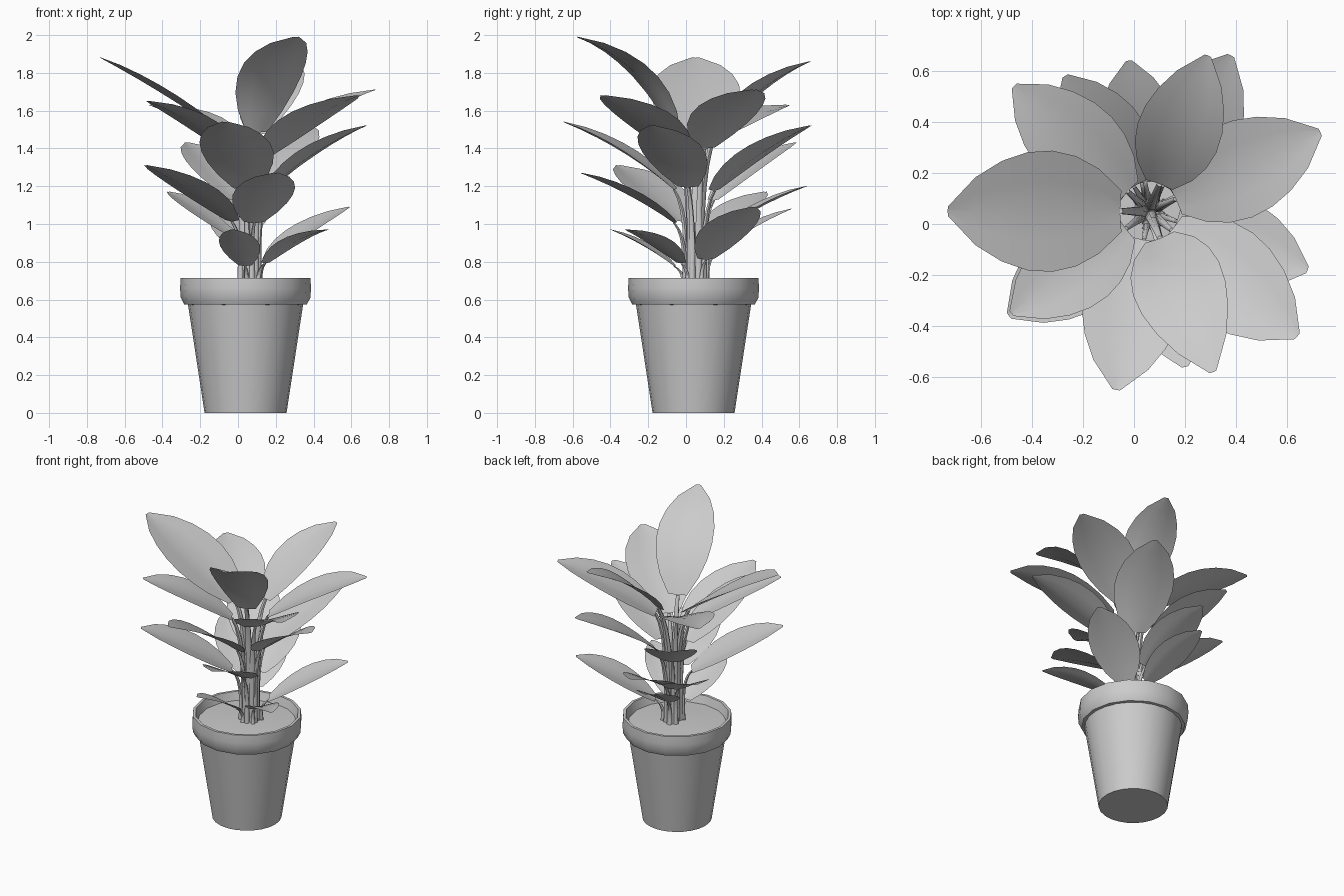
import bpy, bmesh, math
from mathutils import Vector

if "Cube" in bpy.data.objects:
    bpy.data.objects.remove(bpy.data.objects["Cube"])

CENTRE = Vector((.04, .04, 0))
UP = Vector((0, 0, 1))


def make_object(name, bm, angle=40):
    me = bpy.data.meshes.new(name)
    bm.to_mesh(me)
    bm.free()
    ob = bpy.data.objects.new(name, me)
    bpy.context.collection.objects.link(ob)
    bpy.ops.object.select_all(action='DESELECT')
    ob.select_set(True)
    bpy.context.view_layer.objects.active = ob
    bpy.ops.object.shade_smooth_by_angle(angle=math.radians(angle))


def lathe(name, profile, sides):
    """Spin (radius, z) points around the pot axis."""
    bm = bmesh.new()
    verts = [bm.verts.new(CENTRE + Vector((r, 0, z))) for r, z in profile]
    edges = [bm.edges.new(p) for p in zip(verts, verts[1:])]
    bmesh.ops.spin(bm, geom=verts + edges, cent=CENTRE, axis=UP,
                   angle=math.tau, steps=sides, use_duplicate=False)
    bmesh.ops.remove_doubles(bm, verts=bm.verts, dist=1e-4)
    bmesh.ops.recalc_face_normals(bm, faces=bm.faces)
    make_object(name, bm)


def bezier(a, b, c, t):
    return a * (1 - t) ** 2 + b * 2 * t * (1 - t) + c * t * t


def bridge(bm, rows, closed):
    """Fill quads between successive rows of vertices."""
    count = len(rows[0])
    for r0, r1 in zip(rows, rows[1:]):
        for i in range(count if closed else count - 1):
            j = (i + 1) % count
            bm.faces.new((r0[i], r0[j], r1[j], r1[i]))


def leaf(name, base, tip, width, arch):
    """Arched oval blade with a shallow fold along the midrib."""
    axis = tip - base
    side = axis.cross(UP).normalized()
    up = side.cross(axis).normalized()
    mid = (base + tip) / 2 + up * axis.length * arch
    bm = bmesh.new()
    rows = []
    for k in range(8):
        t = k / 7
        w = width * max(.02, math.sin(math.pi * (.06 + .94 * t))) ** .65
        p = bezier(base, mid, tip, t)
        rows.append([bm.verts.new(p + side * (s * w / 4) + up * (abs(s) * w * .035))
                     for s in range(-2, 3)])
    bridge(bm, rows, False)
    make_object(name, bm, 60)


def stem(name, root, end, heading, radius, sides=6):
    """Tapered stalk rising from the soil and bending out into its leaf."""
    bend = root + UP * (end.z - root.z) * .75
    bend = bend.lerp(end - heading * .12, .35)
    bm = bmesh.new()
    rings = []
    for k in range(7):
        p, r = bezier(root, bend, end, k / 6), radius * (1 - k / 10)
        angles = [math.tau * i / sides for i in range(sides)]
        rings.append([bm.verts.new(p + Vector((math.cos(a), math.sin(a), 0)) * r)
                      for a in angles])
    bridge(bm, rings, True)
    bm.faces.new(rings[-1])
    make_object(name, bm, 60)


# Pot: tapered body, thick rolled rim with an inner wall, low mound of soil
lathe("pot_body", [(0, 0), (.217, 0), (.305, .575)], 24)
lathe("pot_rim", [(.30, .572), (.325, .575), (.343, .61), (.347, .66), (.343, .715),
                  (.325, .715), (.305, .65)], 16)
lathe("soil", [(.315, .66), (.2, .665), (0, .68)], 12)

# Leaf tiers: (slope, width share, arch, stem spread, stem radius, leaf tips)
TIERS = [
    (.62, .6, .03, .02, .03, [(-.73, .05, 1.88)]),
    (.72, .5, .13, .02, .03, [(.29, .66, 1.86)]),
    (.9, .48, .22, .02, .03, [(.31, -.58, 1.99)]),
    (.5, .55, .09, .04, .024, [(.73, .36, 1.71), (.64, -.44, 1.68),
                               (-.48, -.35, 1.65)]),
    (.32, .54, .08, .04, .022, [(-.47, .54, 1.63)]),
    (.6, .56, .08, .05, .02, [(.68, -.18, 1.52), (-.07, -.65, 1.54),
                              (.38, .66, 1.52), (-.27, .58, 1.43)]),
    (.52, .57, .06, .06, .018, [(-.49, -.36, 1.31), (.2, -.56, 1.27),
                                (-.02, .64, 1.2), (-.37, .42, 1.17)]),
    (.56, .55, .06, .07, .016, [(.59, .36, 1.09), (-.08, .56, 1.08),
                                (-.03, -.4, .97)]),
    (.4, .42, .12, .07, .016, [(.48, -.32, .97)]),
]
HEART = Vector((.06, .05, .66))
n = 0
for slope, share, arch, spread, radius, tips in TIERS:
    for tip in map(Vector, tips):
        n += 1
        out = tip - HEART
        out.z = 0
        reach = out.length - .115
        out.normalize()
        base = tip - (out + UP * slope) * reach
        heading = (tip - base).normalized()
        leaf(f"leaf_{n:02d}", base, tip, share * (tip - base).length, arch)
        stem(f"stem_{n:02d}", HEART + out * spread, base, heading, radius)
